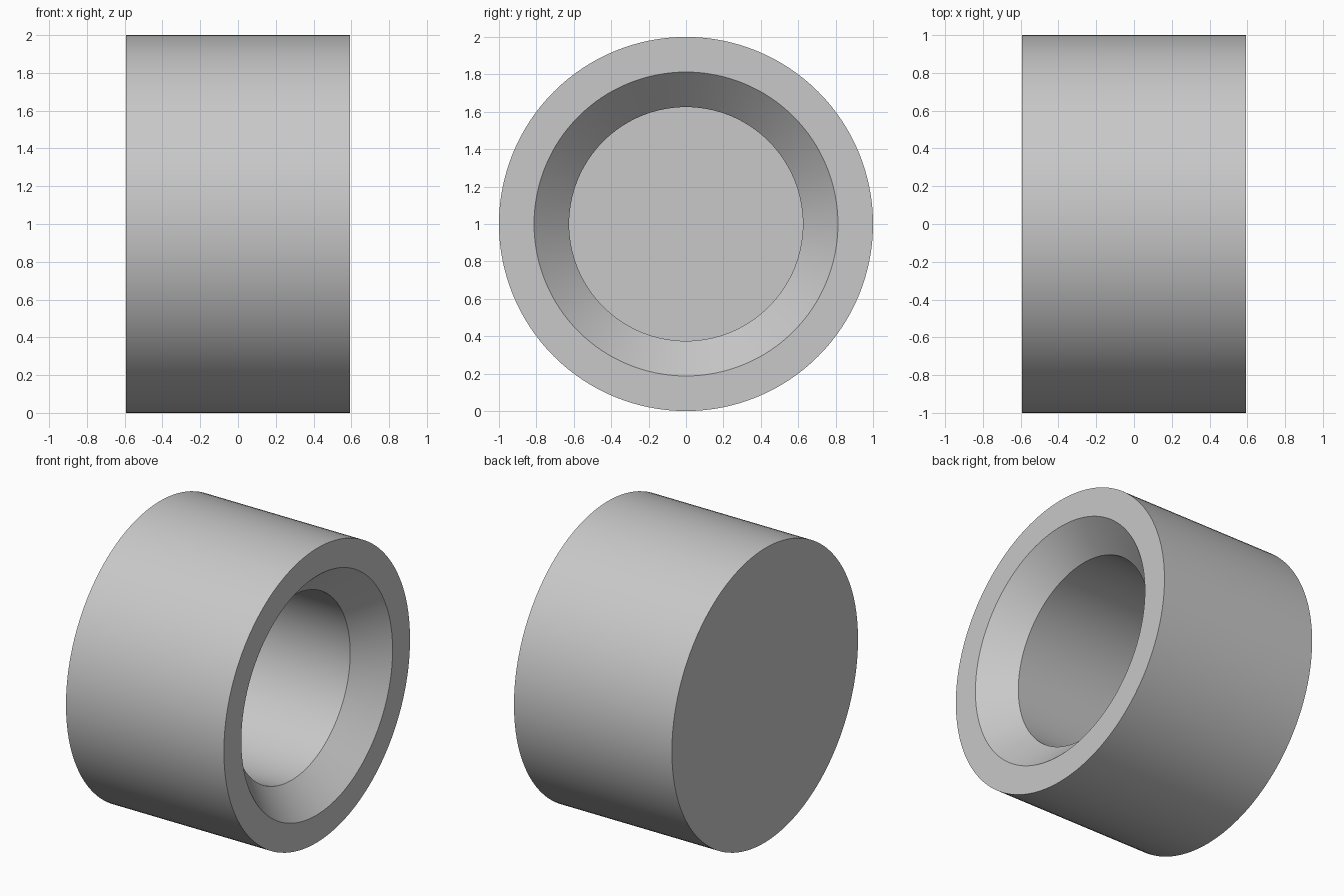
import bpy
import bmesh
from math import tau, radians
from mathutils import Matrix, Vector

cube = bpy.data.objects.get("Cube")
if cube:
    bpy.data.objects.remove(cube, do_unlink=True)

# Plain grey material
grey = bpy.data.materials.new("light_grey")
grey.use_nodes = True
colour = (0.58, 0.58, 0.58, 1)
grey.diffuse_color = colour
grey.node_tree.nodes["Principled BSDF"].inputs["Base Color"].default_value = colour

# Dimensions
SEGMENTS = 128
HALF = 0.594
WALL = 0.1875
OUTER, MOUTH, BORE = 1.0, 1.0 - WALL, 1.0 - 2 * WALL

# Profile (x, radius): closed end, outer wall, rim, chamfered mouth, blind bore
profile = [(-HALF, OUTER), (HALF, OUTER), (HALF, MOUTH),
           (HALF - WALL, BORE), (-HALF + WALL, BORE)]

bm = bmesh.new()
rings = []
for x, radius in profile:
    ring = [bm.verts.new(Matrix.Rotation(tau * i / SEGMENTS, 3, 'X') @ Vector((x, 0, radius))
                         + Vector((0, 0, OUTER)))
            for i in range(SEGMENTS)]
    rings.append(ring)

# Walls between neighbouring rings, then the flat end and the bore floor
for a, b in zip(rings, rings[1:]):
    for i in range(SEGMENTS):
        j = (i + 1) % SEGMENTS
        bm.faces.new((a[i], a[j], b[j], b[i]))
bm.faces.new(rings[0])
bm.faces.new(rings[-1])
bmesh.ops.recalc_face_normals(bm, faces=bm.faces)

mesh = bpy.data.meshes.new("cup_bushing")
bm.to_mesh(mesh)
bm.free()
mesh.materials.append(grey)
bushing = bpy.data.objects.new("cup_bushing", mesh)
bpy.context.collection.objects.link(bushing)

# Smooth round walls with crisp edges
bpy.ops.object.select_all(action='DESELECT')
bushing.select_set(True)
bpy.context.view_layer.objects.active = bushing
bpy.ops.object.shade_smooth_by_angle(angle=radians(30))
